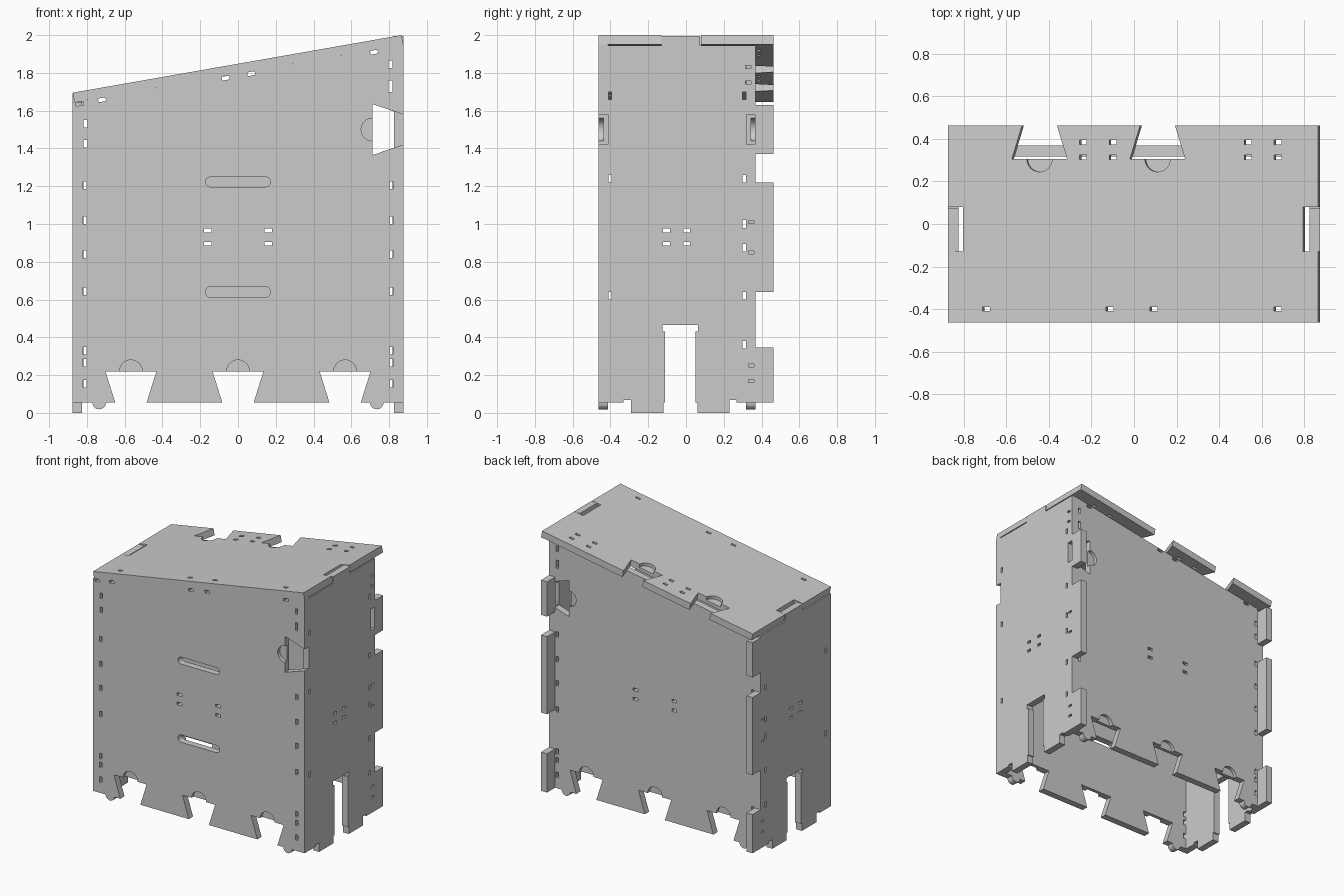
import bpy, bmesh, math
from mathutils import Matrix

if "Cube" in bpy.data.objects:
    bpy.data.objects.remove(bpy.data.objects["Cube"])

T = 0.05                                  # sheet thickness
SLOPE = math.atan(0.1752)


def under(x):                             # height of the lid's underside
    return 1.7976 + 0.1752 * x


def rect(cx, cy, w, h, ang=0.0):
    c, s = math.cos(ang), math.sin(ang)
    return [(cx + c * a * w / 2 - s * b * h / 2, cy + s * a * w / 2 + c * b * h / 2)
            for a, b in ((-1, -1), (1, -1), (1, 1), (-1, 1))]


def capsule(cx, cy, w, h):
    r, pts = h / 2, []
    for sx, a0 in ((1, -90), (-1, 90)):
        for i in range(9):
            a = math.radians(a0 + i * 22.5)
            pts.append((cx + sx * (w / 2 - r) + r * math.cos(a), cy + r * math.sin(a)))
    return pts


def frame(x, y, z):                       # rotation whose columns are the local axes
    return Matrix((x, y, z)).transposed().to_4x4()


def panel(name, outline, holes, matrix, pockets=(), outer=1):
    """Flat sheet with holes, plus half-depth round pockets on the outer face."""
    cu = bpy.data.curves.new(name, 'CURVE')
    cu.dimensions, cu.fill_mode, cu.extrude = '2D', 'BOTH', T / 2
    for loop in [outline] + list(holes):
        sp = cu.splines.new('POLY')
        sp.points.add(len(loop) - 1)
        for p, co in zip(sp.points, loop):
            p.co = (co[0], co[1], 0, 1)
        sp.use_cyclic_u = True
    tmp = bpy.data.objects.new(name + "_curve", cu)
    bpy.context.collection.objects.link(tmp)
    me = bpy.data.meshes.new_from_object(
        tmp.evaluated_get(bpy.context.evaluated_depsgraph_get()))
    bpy.data.objects.remove(tmp)
    bm = bmesh.new()
    bm.from_mesh(me)
    bmesh.ops.remove_doubles(bm, verts=bm.verts, dist=1e-5)
    bmesh.ops.recalc_face_normals(bm, faces=bm.faces)
    for f in bm.faces:
        f.smooth = False
    bm.to_mesh(me)
    bm.free()
    ob = bpy.data.objects.new(name, me)
    bpy.context.collection.objects.link(ob)
    ob.matrix_world = matrix
    if pockets:
        bm = bmesh.new()
        for px, py in pockets:
            bmesh.ops.create_cone(bm, cap_ends=True, segments=32, radius1=0.06, radius2=0.06,
                                  depth=T, matrix=Matrix.Translation((px, py, outer * T / 2)))
        cm = bpy.data.meshes.new(name + "_cutter")
        bm.to_mesh(cm)
        bm.free()
        cut = bpy.data.objects.new(name + "_cutter", cm)
        bpy.context.collection.objects.link(cut)
        cut.matrix_world = matrix
        cut.hide_render = True
        mod = ob.modifiers.new("pockets", 'BOOLEAN')
        mod.operation, mod.solver, mod.object = 'DIFFERENCE', 'EXACT', cut
        bpy.context.view_layer.objects.active = ob
        bpy.ops.object.modifier_apply(modifier=mod.name)
        bpy.data.objects.remove(cut)
    return ob


# Front and back walls
def wall(name, hw, y, outer, extra):
    base, out = 0.055, [(-hw, 0.055)]

    def bump(cx):
        return [(cx - 0.036 * math.cos(a), base - 0.036 * math.sin(a))
                for a in [math.pi * i / 12 for i in range(13)]]

    out += bump(-0.735)
    for cx in (-0.567, 0, 0.567):         # dovetail notches
        out += [(cx - 0.083, base), (cx - 0.135, 0.22), (cx + 0.135, 0.22), (cx + 0.083, base)]
    out += bump(0.735)
    h = 0.08 + (0.875 - hw) / 3
    out += [(hw, base), (hw, 1.5 - h), (0.712, 1.365), (0.712, 1.635), (hw, 1.5 + h),
            (hw, under(hw)), (-hw, under(-hw))]
    both = (1.205, 1.02, 0.84, 0.645, 0.33, 0.265, 0.155)
    holes = [rect(s * 0.811 if hw > 0.85 else s * 0.808, z, 0.02, 0.04)
             for s in (-1, 1) for z in both]
    holes += [rect(-0.808, z, 0.02, 0.04) for z in (1.53, 1.425)]
    holes += [rect(0.808, 1.845, 0.02, 0.04), rect(0.808, 1.73, 0.02, 0.06)]
    holes += [rect(sx * 0.16, z, 0.04, 0.02) for sx in (-1, 1) for z in (0.965, 0.895)]
    for x in (-0.84, -0.72, -0.065, 0.07, 0.72):
        if abs(x) + 0.025 < hw:
            holes.append(rect(x, under(x) - 0.014, 0.04, 0.02, SLOPE))
    pockets = [(-0.567, 0.22), (0, 0.22), (0.567, 0.22), (0.712, 1.5)]
    m = Matrix.Translation((0, y, 0)) @ frame((1, 0, 0), (0, 0, 1), (0, -1, 0))
    panel(name, out, holes + extra, m, pockets, outer)


wall("front_wall", 0.875, -0.438, 1,
     [capsule(0, 1.223, 0.345, 0.052), capsule(0, 0.64, 0.345, 0.055)])
wall("back_wall", 0.825, 0.343, -1, [])


# Side walls with rear tabs, lid tab and tall foot slot
def side(name, x, top, extra):
    out = [(-0.413, 0.055), (-0.33, 0.055), (-0.33, 0.068), (-0.292, 0.068), (-0.292, 0),
           (-0.12, 0), (-0.12, 0.055), (-0.11, 0.055), (-0.11, 0.43), (-0.125, 0.43),
           (-0.125, 0.465), (0.063, 0.465), (0.063, 0.43), (0.05, 0.43), (0.05, 0.055),
           (0.06, 0.055), (0.06, 0), (0.23, 0), (0.23, 0.068), (0.267, 0.068),
           (0.267, 0.055), (0.463, 0.055)]
    for a, b in ((0.345, 0.64), (1.22, 1.37)):
        out += [(0.463, a), (0.367, a), (0.367, b), (0.463, b)]
    out += [(0.463, 1.63), (0.367, 1.63), (0.367, top), (0.075, top), (0.075, top + 0.05),
            (-0.13, top + 0.05), (-0.13, top), (-0.413, top)]
    holes = [rect(-0.402, z, 0.016, 0.04) for z in (1.24, 0.62)]
    holes += [rect(0.309, z, 0.018, 0.04) for z in (1.24, 1.0, 0.875, 0.62, 0.36)]
    holes += [rect(y, z, 0.035, 0.02) for y in (-0.103, 0.005) for z in (0.965, 0.895)]
    holes += [rect(0.345, z, 0.03, 0.016) for z in (1.01, 0.85, 0.25, 0.17)]
    m = Matrix.Translation((x, 0, 0)) @ frame((0, 1, 0), (0, 0, 1), (1, 0, 0))
    panel(name, out, holes + extra, m)


side("right_wall", 0.85, 1.944,
     [rect(-0.402, 1.68, 0.016, 0.04), rect(0.309, 1.68, 0.018, 0.04),
      rect(0.342, 1.5, 0.045, 0.16)] + [rect(0.33, z, 0.03, 0.016) for z in (1.83, 1.75)])
side("left_wall", -0.85, 1.644, [])

# Sloping lid
k, hl, D = 1 / math.cos(SLOPE), 0.8838, 0.463
lid = [(-hl, -D), (hl, -D), (hl, -0.13), (0.8 * k, -0.13), (0.8 * k, 0.08), (hl, 0.08), (hl, D)]
for cx in (0.115, -0.44):
    lid += [((cx + dx) * k, y) for dx, y in
            ((0.082, D), (0.13, 0.305), (-0.13, 0.305), (-0.082, D))]
lid += [(-hl, D), (-hl, 0.08), (-0.8 * k, 0.08), (-0.8 * k, -0.13), (-hl, -0.13)]
slots = [rect(x * k, -0.4, 0.036, 0.018) for x in (-0.69, -0.11, 0.097, 0.68)]
slots += [rect(x * k, y, 0.034, 0.02) for x in (-0.235, -0.095, 0.54, 0.68) for y in (0.314, 0.385)]
panel("lid", lid, slots,
      Matrix.Translation((0, 0, 1.823)) @ Matrix.Rotation(-SLOPE, 4, 'Y'),
      [(0.115 * k, 0.305), (-0.44 * k, 0.305)], 1)
